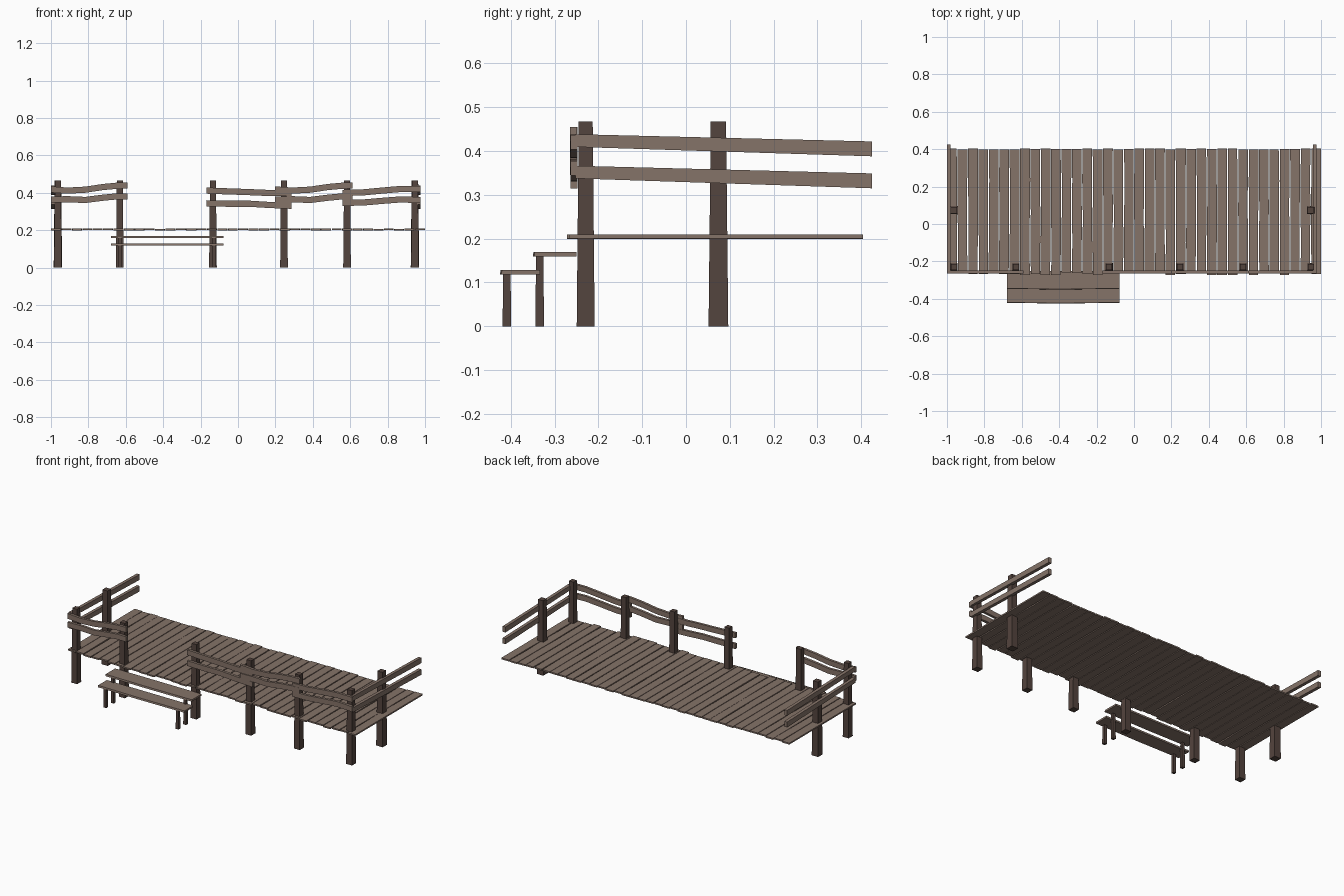
import bpy, bmesh, random

if "Cube" in bpy.data.objects:
    bpy.data.objects.remove(bpy.data.objects["Cube"])
random.seed(4)

def material(name, rgb):
    m = bpy.data.materials.new(name)
    m.diffuse_color = (*rgb, 1)
    m.use_nodes = True
    m.node_tree.nodes["Principled BSDF"].inputs["Base Color"].default_value = m.diffuse_color
    return m

LIGHT = material("weathered plank brown", (0.235, 0.172, 0.140))
DARK = material("dark post brown", (0.088, 0.058, 0.048))

def loft(name, rings, mat):
    """Closed flat-sided solid through four-cornered rings."""
    bm = bmesh.new()
    vs = [[bm.verts.new(p) for p in r] for r in rings]
    for a, b in zip(vs, vs[1:]):
        for i in range(4):
            j = (i + 1) % 4
            bm.faces.new((a[i], a[j], b[j], b[i]))
    bm.faces.new(vs[0][::-1])
    bm.faces.new(vs[-1])
    bmesh.ops.recalc_face_normals(bm, faces=bm.faces)
    me = bpy.data.meshes.new(name)
    bm.to_mesh(me)
    bm.free()
    me.materials.append(mat)
    ob = bpy.data.objects.new(name, me)
    bpy.context.collection.objects.link(ob)
    return ob

def square(x, y, z, r):
    return [(x - r, y - r, z), (x + r, y - r, z), (x + r, y + r, z), (x - r, y + r, z)]

def post(name, x, y, h, r0, r1):
    loft(name, [square(x, y, 0, r0), square(x, y, h, r1)], DARK)

# Deck planks: slightly crooked boards running front to back
N = 36
pitch = 2 / N
for i in range(N):
    xl, xr = -1 + i * pitch, -1 + (i + 1) * pitch
    dz = random.uniform(-0.001, 0.001)
    y0 = -0.258 - random.choice((0, 0.003, 0.008, 0.014))
    y1 = 0.397 + random.choice((0, 0.003, 0.007))
    rings = []
    for k in range(5):
        t = k / 4
        y = y0 + (y1 - y0) * t
        a = xl + (0 if i == 0 else random.uniform(0.0005, 0.004))
        b = xr - (0 if i == N - 1 else random.uniform(0.0005, 0.004))
        rings.append([(a, y, 0.200 + dz), (b, y, 0.200 + dz),
                      (b, y, 0.209 + dz), (a, y, 0.209 + dz)])
    loft("deck_plank", rings, LIGHT)

# Railing posts
for x in (-0.963, -0.632, -0.134, 0.246, 0.583, 0.946):
    post("front_post", x, -0.229, 0.467, 0.0205, 0.016)
for x in (-0.963, 0.946):
    post("side_post", x, 0.074, 0.467, 0.0225, 0.0175)

# Front rails: gently bent boards, (x, z) centre points
def front_rail(pts, y, h=0.033):
    loft("front_rail", [[(x, y - 0.008, z - h / 2), (x, y + 0.008, z - h / 2),
                         (x, y + 0.008, z + h / 2), (x, y - 0.008, z + h / 2)]
                        for x, z in pts], LIGHT)

rise = [(0, 0.418), (0.22, 0.412), (0.45, 0.417), (0.68, 0.431), (0.86, 0.438), (1, 0.439)]
low_rise = [(0, 0.364), (0.22, 0.366), (0.45, 0.362), (0.68, 0.374), (0.86, 0.381), (1, 0.380)]
sag = [(0, 0.412), (0.25, 0.408), (0.5, 0.404), (0.75, 0.399), (1, 0.400)]
low_sag = [(0, 0.344), (0.25, 0.342), (0.5, 0.342), (0.75, 0.335), (1, 0.331)]
climb = [(0, 0.400), (0.25, 0.402), (0.5, 0.412), (0.75, 0.421), (1, 0.420)]
low_climb = [(0, 0.347), (0.25, 0.348), (0.5, 0.357), (0.75, 0.365), (1, 0.361)]
for x0, x1, y, pair in ((-1.0, -0.592, -0.256, (rise, low_rise)),
                        (-0.168, 0.285, -0.2555, (sag, low_sag)),
                        (0.198, 0.613, -0.257, (rise, low_rise)),
                        (0.56, 0.976, -0.2555, (climb, low_climb))):
    for curve in pair:
        front_rail([(x0 + (x1 - x0) * t, z) for t, z in curve], y)

# Side rails: widen and droop toward the back
for x in (-0.990, 0.966):
    for z0, z1 in ((0.424, 0.405), (0.352, 0.332)):
        loft("side_rail", [[(x - 0.01, y, z - h), (x + 0.01, y, z - h),
                            (x + 0.01, y, z + h), (x - 0.01, y, z + h)]
                           for y, z, h in ((-0.252, z0, 0.0145), (0.425, z1, 0.017))], LIGHT)

# Two steps with thin legs
for name, y0, y1, z in (("lower_step", -0.425, -0.333, 0.118),
                        ("upper_step", -0.350, -0.250, 0.159)):
    loft(name + "_tread", [[(x, y0 + d, z), (x, y1, z), (x, y1, z + 0.011), (x, y0 + d + 0.002, z + 0.011)]
                           for x, d in ((-0.678, 0.003), (-0.4, 0.0), (-0.078, 0.003))], LIGHT)
    for x in (-0.632, -0.130):
        post(name + "_leg", x, y0 + 0.016, z, 0.0098, 0.0085)
